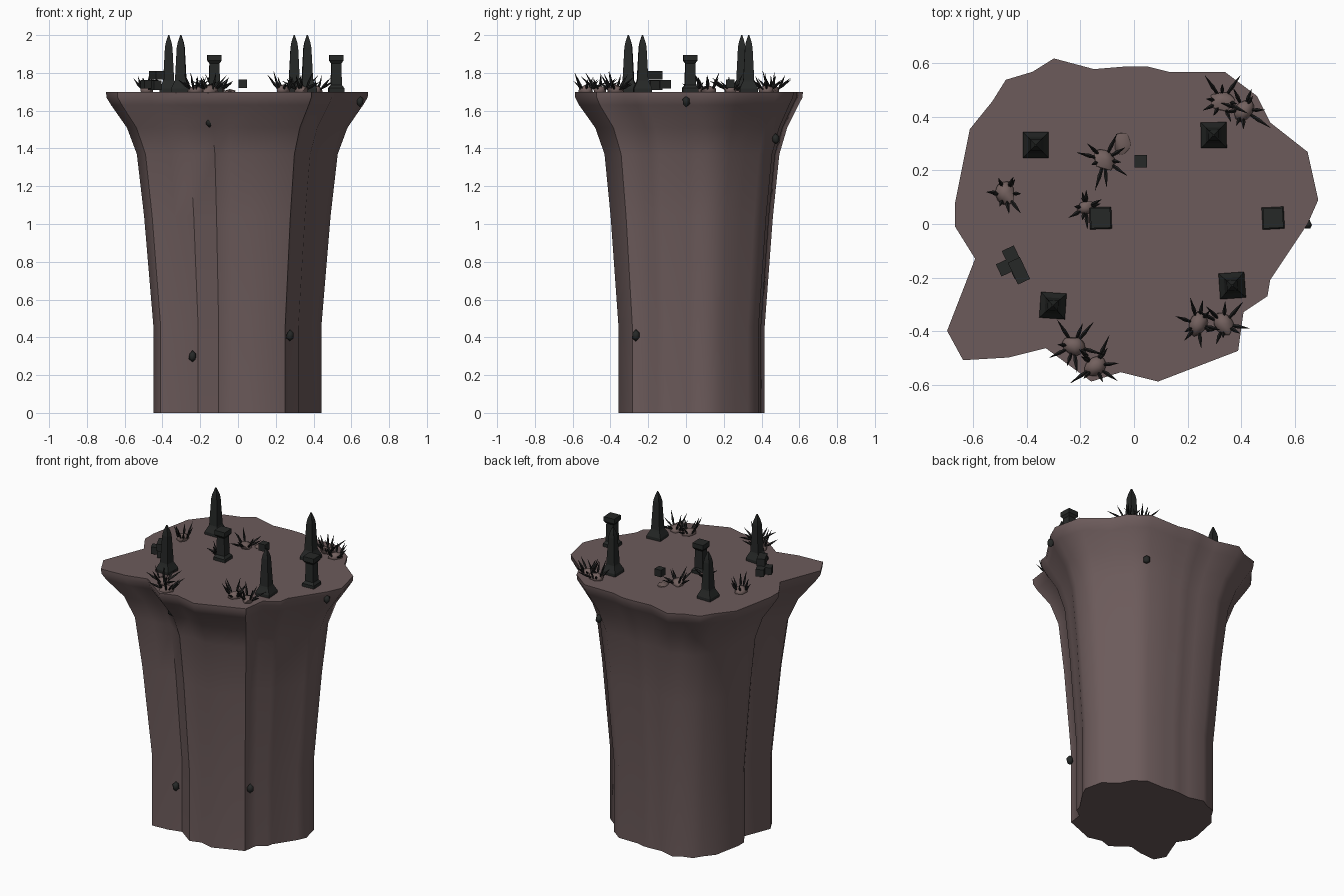
import bpy, bmesh, math, random
from mathutils import Vector, Matrix

if "Cube" in bpy.data.objects:
    bpy.data.objects.remove(bpy.data.objects["Cube"])

random.seed(4)
TOP = 1.70


def material(name, rgb):
    m = bpy.data.materials.new(name)
    m.diffuse_color = (*rgb, 1)
    m.use_nodes = True
    m.node_tree.nodes["Principled BSDF"].inputs["Base Color"].default_value = m.diffuse_color
    return m


ROCK = material("brown rock", (0.15, 0.104, 0.104))
PALE = material("pale brown stone", (0.17, 0.118, 0.112))
DARK = material("dark stone", (0.019, 0.021, 0.020))
THORN = material("black thorn", (0.014, 0.014, 0.014))


def loft(bm, rings):
    """Skin a list of closed rings and cap both ends."""
    vs = [[bm.verts.new(p) for p in r] for r in rings]
    n = len(vs[0])
    for a, b in zip(vs, vs[1:]):
        for i in range(n):
            j = (i + 1) % n
            bm.faces.new((a[i], a[j], b[j], b[i]))
    bm.faces.new(vs[0][::-1])
    bm.faces.new(vs[-1])


def finish(bm, name, mat, smooth=None):
    bmesh.ops.recalc_face_normals(bm, faces=bm.faces)
    me = bpy.data.meshes.new(name)
    for f in bm.faces:
        f.smooth = smooth is not None
    bm.to_mesh(me)
    bm.free()
    if smooth is not None:
        me.set_sharp_from_angle(angle=math.radians(smooth))
    ob = bpy.data.objects.new(name, me)
    me.materials.append(mat)
    bpy.context.collection.objects.link(ob)
    return ob


# Cliff: the rim outline scaled down at lower heights
outline = [(.69, .09), (.65, .27), (.51, .38), (.46, .48), (.34, .57), (.13, .57),
           (.05, .59), (-.03, .59), (-.15, .58), (-.30, .62), (-.38, .57), (-.48, .54),
           (-.53, .46), (-.615, .355), (-.67, .08), (-.67, -.01), (-.595, -.13),
           (-.70, -.40), (-.64, -.51), (-.47, -.50), (-.33, -.465), (-.16, -.59),
           (-.05, -.555), (.09, -.59), (.39, -.475), (.41, -.33), (.50, -.27),
           (.51, -.21), (.65, 0)]
# height, scale, shift in y
levels = [(0, .64, .02), (.46, .64, .02), (1.04, .71, .02), (1.37, .765, .02),
          (1.51, .84, .015), (1.63, .96, .0), (1.67, .995, 0), (TOP, .998, 0)]
bm = bmesh.new()
loft(bm, [[(x * s, y * s + d, z) for x, y in outline] for z, s, d in levels])
finish(bm, "cliff", ROCK, 50)


# Square-section monuments
def monument(name, x, y, turn, profile):
    bm = bmesh.new()
    rings = []
    for w, z in profile:
        rings.append([(sx * w, sy * w, z) for sx, sy in
                      ((-1, -1), (1, -1), (1, 1), (-1, 1))])
    loft(bm, rings)
    ob = finish(bm, name, DARK)
    ob.location = (x, y, TOP)
    ob.rotation_euler.z = math.radians(turn)


OBELISK = [(.048, -.01), (.048, .018), (.033, .05), (.029, .06), (.020, .235),
           (.015, .262), (.003, .30)]
COLUMN = [(.041, -.01), (.041, .02), (.029, .035), (.026, .15), (.037, .165), (.037, .195)]
for i, (x, y, t) in enumerate([(-.367, .295, 0), (.298, .332, 1), (.367, -.23, 4),
                               (-.303, -.305, -4)]):
    monument(f"obelisk_{i}", x, y, t, OBELISK)
for i, (x, y, t) in enumerate([(-.125, .022, 2), (.52, .022, 3)]):
    monument(f"column_{i}", x, y, t, COLUMN)


# Broken blocks
def block(name, loc, size, turn):
    bm = bmesh.new()
    bmesh.ops.create_cube(bm, size=1, matrix=Matrix.Diagonal((*size, 1)))
    ob = finish(bm, name, DARK)
    ob.location = loc
    ob.rotation_euler.z = math.radians(turn)


block("loose_block", (.025, .235, 1.742), (.046, .046, .046), 0)
block("rubble_upper", (-.43, -.175, 1.787), (.05, .09, .046), 25)
block("rubble_back", (-.458, -.12, 1.74), (.05, .065, .046), 25)
block("rubble_left", (-.483, -.163, 1.74), (.05, .05, .046), 25)
block("rubble_lower", (-.44, -.165, 1.735), (.045, .07, .05), 25)


# Pebbles and thorny plants
def pebble(name, x, y, z, size, turn, mat=PALE):
    bm = bmesh.new()
    bmesh.ops.create_icosphere(bm, subdivisions=1, radius=1)
    for v in bm.verts:
        v.co *= random.uniform(.85, 1.1)
    bmesh.ops.scale(bm, vec=size, verts=bm.verts)
    ob = finish(bm, name, mat, 60)
    ob.location = (x, y, z)
    ob.rotation_euler.z = math.radians(turn)


def thorns(name, x, y, scale):
    bm = bmesh.new()
    count = 9
    for k in range(count):
        a = k * math.tau / count + random.uniform(-.3, .3)
        lean = random.uniform(.25, 1.2)
        d = Vector((math.cos(a) * math.sin(lean), math.sin(a) * math.sin(lean),
                    math.cos(lean)))
        base = Vector((x + math.cos(a) * .028 * scale, y + math.sin(a) * .028 * scale,
                       TOP + .012))
        q = d.to_track_quat('Z', 'Y')
        length = random.uniform(.065, .105) * scale
        rings = []
        for w, t in ((.004, 0), (.0075, .4), (.0006, 1)):
            rings.append([base + q @ Vector((w * math.cos(b), w * math.sin(b), t * length))
                          for b in (0, math.tau / 4, math.tau / 2, math.tau * .75)])
        loft(bm, rings)
    finish(bm, name, THORN)


plants = [(.33, .46, 1.05), (.41, .425, 1), (-.48, .115, 1), (-.11, .24, 1), (-.18, .06, .7),
          (.24, -.375, 1), (.335, -.375, 1), (-.225, -.455, 1), (-.145, -.53, 1)]
for i, (x, y, s) in enumerate(plants):
    pebble(f"plant_mound_{i}", x, y, TOP + .008, (.052 * s, .04 * s, .03 * s), 50 * i)
    thorns(f"thorn_plant_{i}", x, y, s)
pebble("flat_stone", -.045, .30, TOP, (.035, .055, .014), -10)

# Small dark stones poking out of the cliff face
for i, (x, y, z) in enumerate([(-.24, -.30, .30), (-.15, -.478, 1.54), (.645, 0, 1.65),
                               (.275, -.265, .41), (.30, .475, 1.45)]):
    pebble(f"face_stone_{i}", x, y, z, (.022, .022, .03), 30 * i, DARK)
